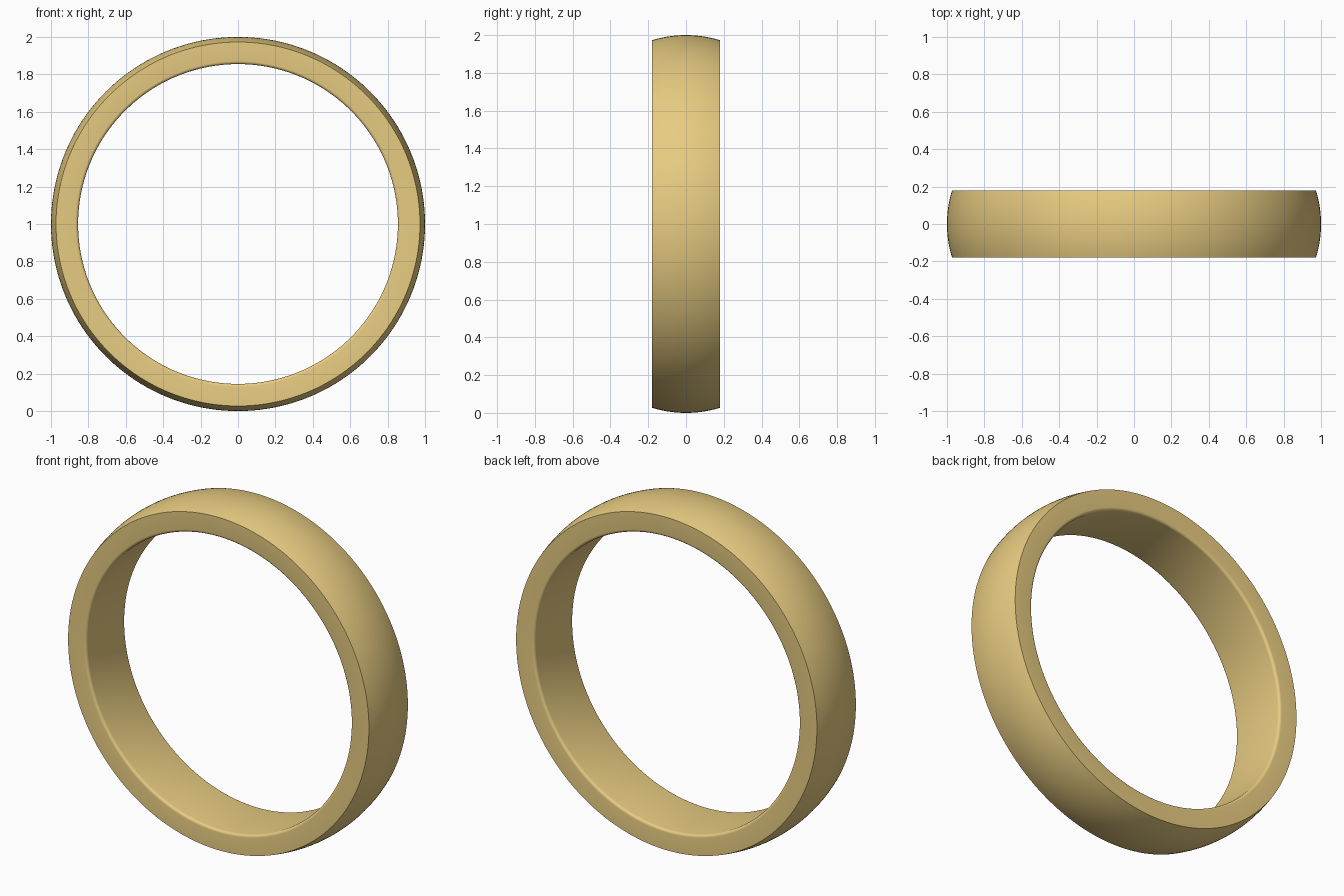
import bpy, bmesh
from math import sin, cos, pi, tau, radians

if "Cube" in bpy.data.objects:
    bpy.data.objects.remove(bpy.data.objects["Cube"])

HALF, SEG = 0.18, 160          # half width, steps around the ring
R_OUT, R_RIM = 1.0, 0.973      # domed outside: middle and edge radius
R_IN, FILLET = 0.855, 0.016    # bore radius and rounded bore edge

# Cross-section as (radius, y): domed outer face
R = (HALF**2 + (R_OUT - R_RIM)**2) / (2 * (R_OUT - R_RIM))
profile = []
for i in range(17):
    y = -HALF + 2 * HALF * i / 16
    profile.append((R_OUT - R + (R * R - y * y) ** 0.5, y))

# Rounded edges of the bore
edge = [(R_IN + FILLET * (1 - cos(a)), HALF - FILLET * (1 - sin(a)))
        for a in (pi / 2 * (1 - k / 5) for k in range(6))]
profile += [(r, y) for r, y in edge] + [(r, -y) for r, y in reversed(edge)]

# Sweep the closed cross-section round the y axis
bm = bmesh.new()
rings = []
for s in range(SEG):
    a = tau * s / SEG
    rings.append([bm.verts.new((r * cos(a), y, 1 + r * sin(a))) for r, y in profile])
n = len(profile)
for s in range(SEG):
    p, q = rings[s], rings[(s + 1) % SEG]
    for i in range(n):
        j = (i + 1) % n
        bm.faces.new((p[i], p[j], q[j], q[i]))
bmesh.ops.recalc_face_normals(bm, faces=bm.faces)
mesh = bpy.data.meshes.new("ring_band")
bm.to_mesh(mesh)
bm.free()

band = bpy.data.objects.new("ring_band", mesh)
bpy.context.collection.objects.link(band)
gold = bpy.data.materials.new("gold")
gold.diffuse_color = (0.80, 0.60, 0.22, 1)
gold.use_nodes = True
gold.node_tree.nodes["Principled BSDF"].inputs["Base Color"].default_value = gold.diffuse_color
mesh.materials.append(gold)

bpy.context.view_layer.objects.active = band
band.select_set(True)
bpy.ops.object.shade_smooth_by_angle(angle=radians(30))
